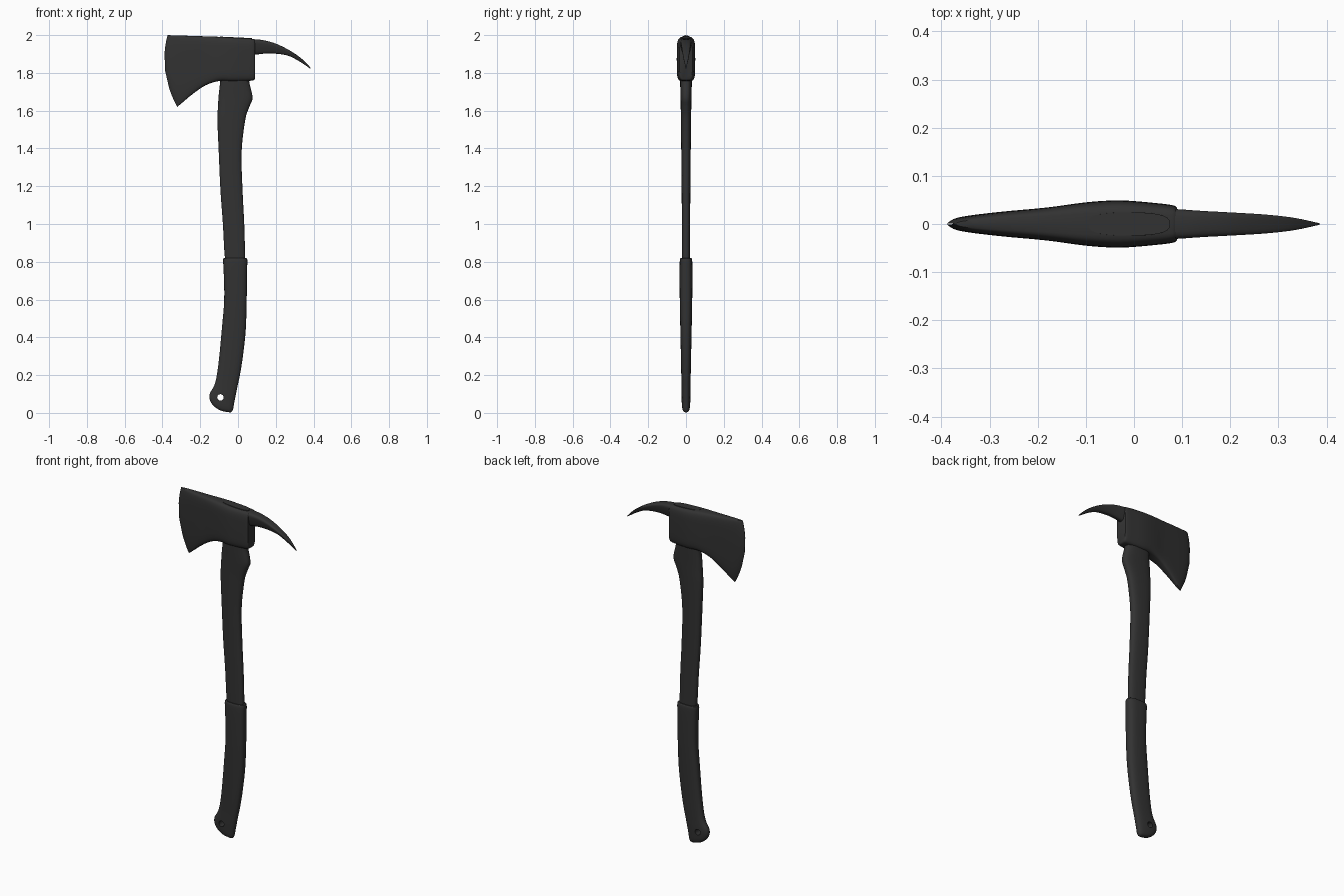
import bpy, bmesh, math
from mathutils import Vector

mat = bpy.data.materials.new("matte black")
mat.diffuse_color = (0.032, 0.032, 0.032, 1)


def spline(rows, steps):
    """Catmull-Rom interpolation through the section rows."""
    out = []
    for i in range(len(rows) - 1):
        p0, p1, p2, p3 = (rows[max(0, min(len(rows) - 1, i + k))] for k in (-1, 0, 1, 2))
        for s in range(steps):
            t = s / steps
            out.append([0.5 * (2 * b + (c - a) * t + (2 * a - 5 * b + 4 * c - d) * t * t
                        + (3 * b - a - 3 * c + d) * t ** 3)
                        for a, b, c, d in zip(p0, p1, p2, p3)])
    return out + [list(rows[-1])]


def loft(name, rows, e=2.5, taper=0.0, n=28, steps=4):
    """Rows: chord start x,z, chord end x,z, half thickness, sideways bulge."""
    bm = bmesh.new()
    rings = []
    for ax, az, bx, bz, th, bulge in spline(rows, steps):
        ring = []
        for k in range(n):
            a = 2 * math.pi * k / n
            c, s = math.cos(a), math.sin(a)
            u = math.copysign(abs(c) ** (2 / e), c)
            v = math.copysign(abs(s) ** (2 / e), s)
            x = (ax + bx) / 2 + u * (bx - ax) / 2 + bulge * (1 - u * u)
            z = (az + bz) / 2 + u * (bz - az) / 2
            ring.append(bm.verts.new((x, v * th * (1 - taper * (u + 1) / 2), z)))
        rings.append(ring)
    for r, q in zip(rings, rings[1:]):
        for k in range(n):
            bm.faces.new((r[k], r[(k + 1) % n], q[(k + 1) % n], q[k]))
    bm.faces.new(rings[0])
    bm.faces.new(rings[-1])
    bmesh.ops.recalc_face_normals(bm, faces=bm.faces)
    me = bpy.data.meshes.new(name)
    bm.to_mesh(me)
    bm.free()
    ob = bpy.data.objects.new(name, me)
    bpy.context.collection.objects.link(ob)
    me.materials.append(mat)
    return ob


# Axe head: cutting edge to the back of the eye
head = loft("axe_head", [
    (-.373, 2.0, -.322, 1.62, .001, -.038),
    (-.350, 1.999, -.300, 1.638, .014, -.034),
    (-.280, 1.997, -.240, 1.688, .025, -.015),
    (-.190, 1.994, -.170, 1.735, .034, 0),
    (-.100, 1.991, -.100, 1.757, .045, 0),
    (-.030, 1.987, -.030, 1.755, .049, 0),
    (.040, 1.983, .040, 1.757, .044, 0),
    (.080, 1.980, .080, 1.760, .039, 0),
    (.089, 1.974, .089, 1.768, .034, 0)], e=5, n=40)

# Curved pick at the back
pick = loft("pick", [
    (.050, 1.979, .050, 1.892, .036, 0),
    (.090, 1.978, .090, 1.896, .036, 0),
    (.140, 1.972, .140, 1.902, .032, 0),
    (.205, 1.953, .195, 1.902, .028, 0),
    (.275, 1.918, .265, 1.891, .023, 0),
    (.335, 1.877, .325, 1.861, .015, 0),
    (.385, 1.827, .383, 1.822, .002, 0)], e=3.5, taper=.5)

# Handle shaft, running up through the eye
handle = loft("handle", [
    (-.062, .76, .038, .76, .022, 0),
    (-.072, .85, .037, .85, .022, 0),
    (-.080, 1.0, .033, 1.0, .022, 0),
    (-.093, 1.18, .024, 1.18, .023, 0),
    (-.102, 1.38, .019, 1.38, .025, 0),
    (-.109, 1.55, .038, 1.55, .027, 0),
    (-.106, 1.62, .060, 1.62, .028, 0),
    (-.103, 1.675, .077, 1.67, .029, 0),
    (-.095, 1.75, .060, 1.75, .031, 0),
    (-.095, 1.80, .060, 1.80, .031, 0),
    (-.095, 1.992, .075, 1.984, .024, 0)], e=2.8)

# Sleeve grip with hooked end knob
grip = loft("grip", [
    (-.070, .819, .040, .819, .024, 0),
    (-.079, .812, .049, .812, .032, 0),
    (-.076, .75, .048, .75, .034, 0),
    (-.073, .60, .046, .60, .033, 0),
    (-.086, .44, .041, .44, .030, 0),
    (-.099, .30, .026, .30, .027, 0),
    (-.112, .20, .010, .20, .025, 0),
    (-.126, .145, -.003, .14, .024, 0),
    (-.148, .105, -.013, .09, .024, 0),
    (-.151, .075, -.020, .055, .023, 0),
    (-.135, .043, -.025, .025, .021, 0),
    (-.105, .019, -.031, .009, .016, 0),
    (-.078, .008, -.040, .002, .006, 0)], e=2.8)

# Lanyard hole through the knob
bpy.ops.mesh.primitive_cylinder_add(vertices=24, radius=.017, depth=.2,
                                    location=(-.093, 0, .082), rotation=(math.pi / 2, 0, 0))
cutter = bpy.context.object
cutter.name = "hole_cutter"
cutter.hide_render = True
mod = grip.modifiers.new("hole", 'BOOLEAN')
mod.object = cutter
mod.operation = 'DIFFERENCE'
mod.solver = 'EXACT'
bpy.context.view_layer.objects.active = grip
bpy.ops.object.modifier_apply(modifier="hole")
bpy.data.objects.remove(cutter)

# Smooth shading with crisp edges
for ob in (head, pick, handle, grip):
    bpy.ops.object.select_all(action='DESELECT')
    ob.select_set(True)
    bpy.context.view_layer.objects.active = ob
    bpy.ops.object.shade_smooth_by_angle(angle=math.radians(40))
